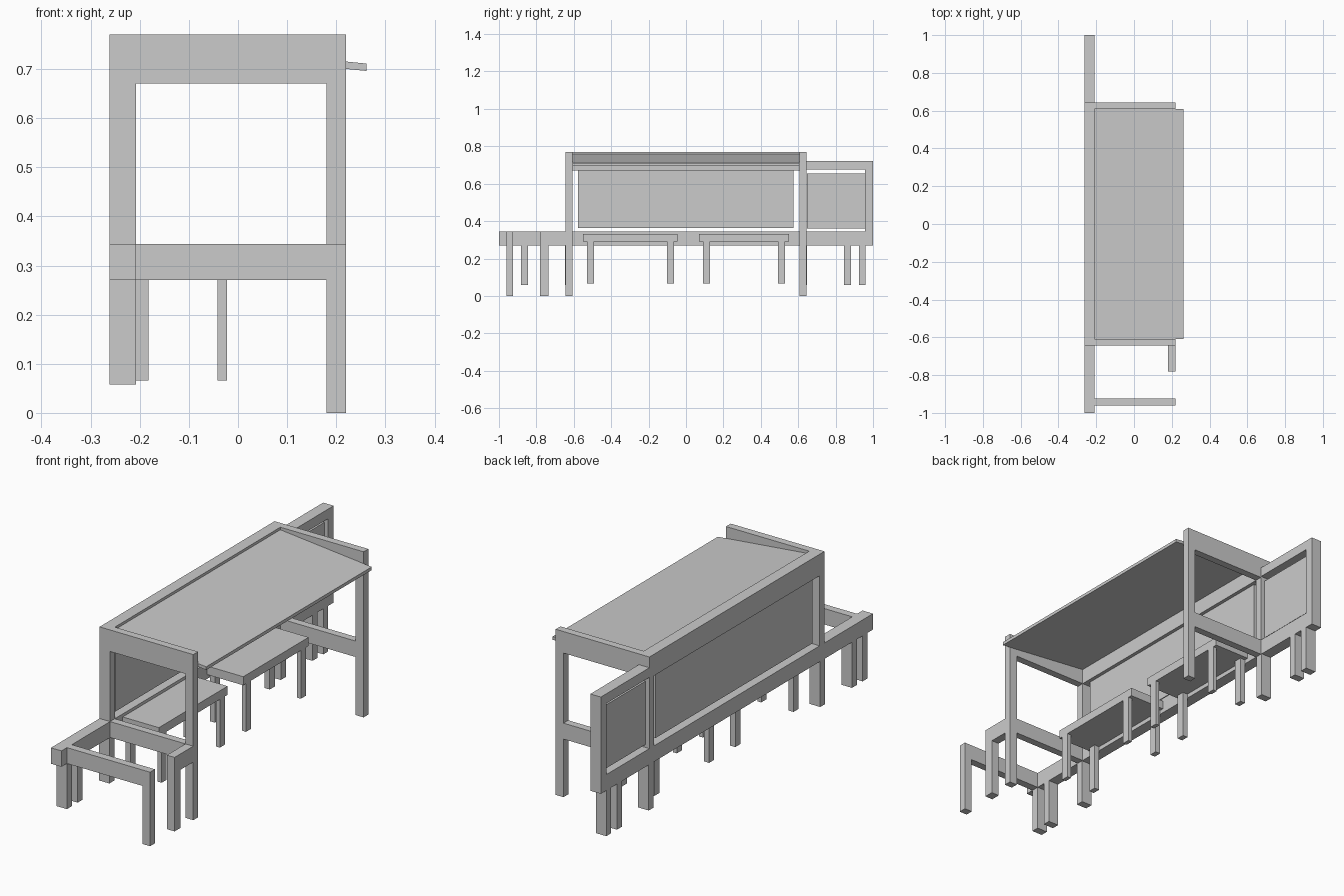
import bpy, bmesh, math

if "Cube" in bpy.data.objects:
    bpy.data.objects.remove(bpy.data.objects["Cube"])

def box(name, x, y, z):
    """Axis-aligned box from (min, max) ranges."""
    bm = bmesh.new()
    bmesh.ops.create_cube(bm, size=1)
    for v in bm.verts:
        v.co = [r[0] if c < 0 else r[1] for c, r in zip(v.co, (x, y, z))]
    me = bpy.data.meshes.new(name)
    bm.to_mesh(me)
    bm.free()
    ob = bpy.data.objects.new(name, me)
    bpy.context.collection.objects.link(ob)
    return ob

BACK = (-0.262, -0.208)    # depth of the back frame
FRONT = (0.18, 0.22)       # depth of the front posts
RAIL = (0.27, 0.344)       # height of the lower rails
TOP = (0.67, 0.77)         # height of the upper beams

# Back frame: long rail, upper beam, hanging panel
box("back_rail", BACK, (-1, 1), RAIL)
box("back_top_beam", BACK, (-0.61, 0.61), TOP)
box("back_panel", (-0.245, -0.225), (-0.578, 0.574), (0.362, 0.675))

# End frames
for s, y in (("near", (-0.643, -0.608)), ("far", (0.608, 0.643))):
    box(s + "_back_post", BACK, y, (RAIL[1], TOP[1]))
    box(s + "_front_post", FRONT, y, (0, TOP[1]))
    box(s + "_top_beam", (BACK[1], FRONT[0]), y, TOP)
    box(s + "_lower_rail", (BACK[1], FRONT[0]), y, RAIL)

# Short legs below the back rail
for sign in (-1, 1):
    for c in (0.63, 0.863, 0.942):
        y = c * sign
        box("back_leg", BACK, (y - 0.018, y + 0.018), (0.058, RAIL[0]))

# Sloping top, rising towards the back
top = box("sloping_top", (BACK[1], 0.262), (-0.608, 0.608), (0.696, 0.711))
for v in top.data.vertices:
    v.co.z += (0.262 - v.co.x) * 0.1

# Side screen at the far end
box("screen_post", BACK, (0.958, 1), (RAIL[1], 0.72))
box("screen_top_rail", BACK, (0.643, 0.958), (0.675, 0.72))
box("screen_panel", (-0.245, -0.225), (0.648, 0.958), (0.36, 0.655))

# Low open frame at the near end
box("low_rail", (BACK[1], FRONT[0]), (-0.96, -0.924), RAIL)
box("low_leg", FRONT, (-0.96, -0.924), (0, RAIL[1]))
box("stub_rail", FRONT, (-0.735, -0.643), RAIL)
box("stub_leg", FRONT, (-0.78, -0.735), (0, RAIL[1]))

# Two benches under the top
for y0, y1 in ((-0.55, -0.045), (0.07, 0.55)):
    box("bench_seat", (-0.208, -0.022), (y0, y1), (0.29, 0.33))
    for x in ((-0.208, -0.182), (-0.042, -0.022)):
        for y in ((y0 + 0.02, y0 + 0.057), (y1 - 0.057, y1 - 0.02)):
            box("bench_leg", x, y, (0.066, 0.29))
